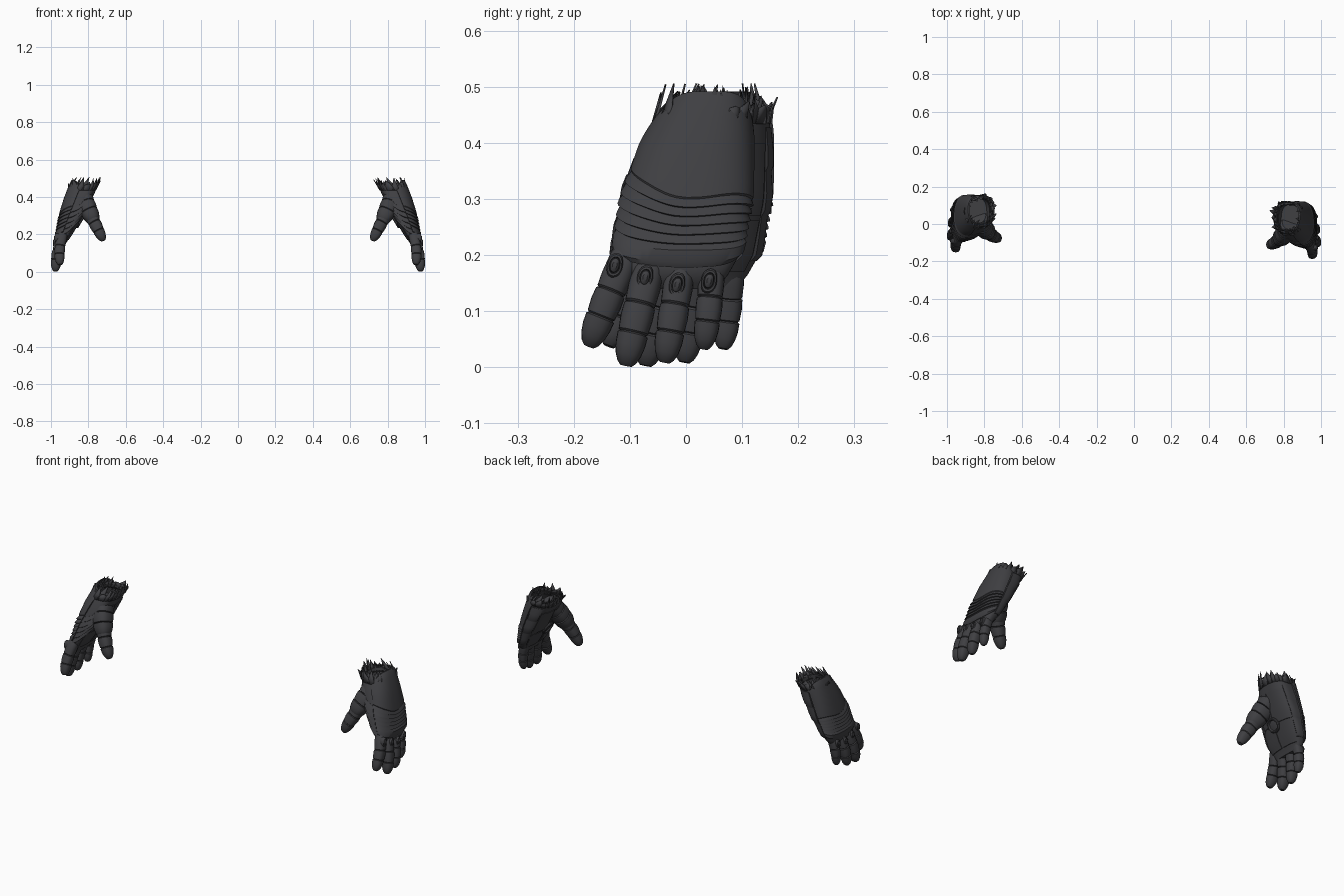
import bpy, bmesh, math, random
from mathutils import Vector

if "Cube" in bpy.data.objects:
    bpy.data.objects.remove(bpy.data.objects["Cube"])

dark = bpy.data.materials.new("dark_metal")
dark.diffuse_color = (0.05, 0.05, 0.055, 1)
dark.use_nodes = True
dark.node_tree.nodes["Principled BSDF"].inputs["Base Color"].default_value = dark.diffuse_color

# hand section table: z, inner x, outer x, front y, rear y
SECT = [(.14, .925, .955, -.09, .06), (.165, .912, .972, -.108, .08),
        (.20, .888, .972, -.122, .10), (.30, .828, .953, -.108, .120),
        (.40, .775, .922, -.072, .121), (.48, .742, .890, -.028, .118),
        (.52, .73, .872, -.012, .112)]


def section(z):
    z = min(max(z, SECT[0][0]), SECT[-1][0])
    for a, b in zip(SECT, SECT[1:]):
        if z <= b[0]:
            t = (z - a[0]) / (b[0] - a[0])
            return [p + (q - p) * t for p, q in zip(a[1:], b[1:])]


def sgnpow(v, e):
    return math.copysign(abs(v) ** e, v)


def skin(z, deg, off=0.0):
    """Point on the hand body; 0 deg = back of hand, 180 = palm."""
    xi, xo, y0, y1 = section(z)
    a = math.radians(deg)
    c, s = math.cos(a), math.sin(a)
    e = .8 if c > 0 else .62
    return Vector(((xi + xo) / 2 + ((xo - xi) / 2 + off) * sgnpow(c, e),
                   (y0 + y1) / 2 + ((y1 - y0) / 2 + off) * sgnpow(s, .8), z))


def make(name, verts, faces, side, angle=35):
    """Create the mesh, mirrored for the left hand."""
    tag, sx, dy = side
    me = bpy.data.meshes.new(name)
    me.from_pydata([(v[0] * sx, v[1] + dy, v[2]) for v in verts], [], faces)
    bm = bmesh.new()
    bm.from_mesh(me)
    bmesh.ops.recalc_face_normals(bm, faces=bm.faces)
    bm.to_mesh(me)
    bm.free()
    me.materials.append(dark)
    ob = bpy.data.objects.new(tag + "_" + name, me)
    bpy.context.collection.objects.link(ob)
    bpy.ops.object.select_all(action='DESELECT')
    ob.select_set(True)
    bpy.context.view_layer.objects.active = ob
    bpy.ops.object.shade_smooth_by_angle(angle=math.radians(angle))
    return ob


def loft(name, rings, side, closed=True, caps=(True, True)):
    n = len(rings[0])
    verts = [p for r in rings for p in r]
    faces = []
    for i in range(len(rings) - 1):
        for j in range(n if closed else n - 1):
            k = (j + 1) % n
            faces.append((i * n + j, i * n + k, (i + 1) * n + k, (i + 1) * n + j))
    if closed and caps[0]:
        faces.append(tuple(range(n))[::-1])
    if closed and caps[1]:
        faces.append(tuple(range((len(rings) - 1) * n, len(rings) * n)))
    return make(name, verts, faces, side)


def shell(name, a0, a1, zfun, levels, side, n=30):
    """Raised armour plate over the body; levels are (v, height)."""
    rings = []
    for v, h in [(levels[0][0], -.004)] + levels + [(levels[-1][0], -.004)]:
        row = []
        for i in range(-1, n + 2):
            s = min(max(i, 0), n) / n
            off = -.004 if i in (-1, n + 1) else h
            row.append(skin(zfun(v, s), a0 + (a1 - a0) * s, off))
        rings.append(row)
    loft(name, rings, side, closed=False)


def lames(v0, v1, count, low, high):
    """Stepped levels for overlapping bands."""
    out, d = [], (v1 - v0) / count
    for i in range(count):
        v = v0 + i * d
        out += [(v, low), (v + d * .12, high), (v + d * .5, (low + high) / 2 + .001), (v + d * .97, low)]
    return out


# radius profile along a digit, with joint grooves
DIGIT = [(0, .8), (.06, 1), (.25, 1.05), (.385, 1.0), (.40, .87), (.415, 1.03), (.52, 1.06),
         (.65, .98), (.665, .85), (.68, 1.0), (.78, .97), (.88, .84), (.96, .62), (1, .38)]


def digit(name, p0, p1, p2, r, side, taper=.0):
    p0, p1, p2 = map(Vector, (p0, p1, p2))
    ctrl = 2 * p1 - (p0 + p2) / 2
    rings = []
    for t, k in DIGIT:
        c = p0 * (1 - t) ** 2 + ctrl * 2 * t * (1 - t) + p2 * t * t
        d = ((ctrl - p0) * (1 - t) + (p2 - ctrl) * t).normalized()
        u = (Vector((0, 1, 0)) - d * d.y).normalized()
        w = d.cross(u)
        rr = r * k * (1 - taper * t)
        rings.append([c + rr * (u * sgnpow(math.cos(a), .8) + w * sgnpow(math.sin(a), .8))
                      for a in (math.tau * i / 20 for i in range(20))])
    loft(name, rings, side)


def hand(side, seed):
    rnd = random.Random(seed)
    # hand body, open at the wrist
    N = 48
    zs = [.14, .15, .165, .18, .20, .23, .26, .30, .34, .38, .42, .455]
    rings = [[skin(z, 360 * i / N) for i in range(N)] for z in zs]
    inner = [[skin(z, 360 * i / N, -.012) for i in range(N)] for z in (.455, .40)]
    loft("hand_body", rings + inner, side)

    # torn cuff: two layers of jagged shards
    verts, faces = [], []
    for layer in range(2):
        m = 22
        for i in range(m):
            a, w = 360 * (i + .5 * layer) / m, 360 / m * .62
            top = rnd.uniform(.465, .507)
            flare = rnd.uniform(-.012, .016)
            b = len(verts)
            o = .001 - .010 * layer
            lean = rnd.uniform(-.5, .5) * w
            verts += [skin(.435, a - w, o), skin(.435, a + w, o), skin(.462, a + w * .8, o + .004),
                      skin(top, a + lean, o + flare), skin(.462, a - w * .8, o + .004)]
            faces.append((b, b + 1, b + 2, b + 3, b + 4))
    ob = make("torn_cuff", verts, faces, side, 10)
    sol = ob.modifiers.new("thickness", 'SOLIDIFY')
    sol.thickness = .003

    # back plate with curved lames (s = 0 on the index side)
    def back_z(v, s):
        q = 2 * s - 1
        zb = .178 + .022 * abs(q) ** 3 + (.012 if q < 0 else 0) * abs(q)
        zt = .492 - .055 * abs(q) ** 3
        bump = max(0, 1 - abs(v - .5) / .42)
        sweep = .055 * max(0, -q) ** 1.3 - .012 * math.exp(-(q * 3) ** 2)
        return zb + (zt - zb) * v + bump * sweep
    levels = [(0, .003), (.03, .008), (.10, .009), (.125, .004)] + lames(.135, .42, 5, .003, .009)
    levels += [(.43, .006), (.5, .007), (.6, .007), (.7, .007), (.8, .007), (.9, .007), (.97, .006), (1, .003)]
    shell("back_plate", -82, 82, back_z, levels, side)

    # side lames sweeping up toward the thumb
    def side_z(v, s):
        return .195 + .15 * v + .075 * (1 - s) ** 1.2
    shell("thumb_side_lames", -138, -84, side_z, lames(0, 1, 5, .001, .007), side, 16)

    # rear edge guard
    shell("rear_edge_guard", 86, 118, lambda v, s: .19 + .24 * v,
          lames(0, 1, 3, .002, .006), side, 10)

    # palm panels, split by creases
    for k, (a0, a1, z0, z1) in enumerate([(122, 178, .17, .262), (182, 236, .17, .262),
                                          (122, 178, .27, .40), (182, 222, .27, .40)]):
        lv = [(i / 6, .003) for i in range(7)]
        shell("palm_panel_%d" % k, a0, a1, lambda v, s: z0 + (z1 - z0) * v, lv, side, 12)

    # palm ring with recessed disc
    c = Vector((.846, -.008, .268))
    nrm = Vector((-.86, 0, -.51))
    u, w = Vector((0, 1, 0)), nrm.cross(Vector((0, 1, 0)))
    prof = [(.038, -.006), (.037, .006), (.033, .010), (.028, .010), (.025, .006), (.024, .003), (.012, .005)]
    loft("palm_ring", [[c + nrm * h + r * (u * math.cos(a) + w * math.sin(a))
                        for a in (math.tau * i / 28 for i in range(28))] for r, h in prof], side)

    # fingers: base, middle, tip, radius
    fingers = {"index": ((.935, -.100, .205), (.953, -.136, .118), (.950, -.168, .038), .0265),
               "middle": ((.940, -.055, .195), (.968, -.082, .092), (.974, -.102, .003), .0275),
               "ring": ((.940, -.002, .190), (.966, -.018, .092), (.970, -.033, .009), .0255),
               "little": ((.935, .052, .190), (.955, .046, .108), (.955, .036, .033), .0225)}
    for nm, (a, b, t, r) in fingers.items():
        digit(nm + "_finger", a, b, t, r, side)

    # knuckle studs: oval rim with domed centre
    for nm, y, z in (("index", -.122, .182), ("middle", -.068, .160),
                     ("ring", -.011, .147), ("little", .046, .154)):
        x = .966 if nm in ("index", "little") else .972
        prof = [(1.1, -.012), (1.1, .008), (.95, .012), (.75, .012), (.68, .007), (.6, .014), (.3, .018)]
        loft(nm + "_knuckle", [[Vector((x + h, y + .013 * k * math.cos(a) + .15 * .02 * k * math.sin(a),
                                        z + .020 * k * sgnpow(math.sin(a), .8)))
                                for a in (math.tau * i / 20 for i in range(20))] for k, h in prof], side)

    # thumb and its root
    digit("thumb", (.800, -.055, .325), (.758, -.092, .245), (.719, -.108, .166), .036, side, .25)
    digit("thumb_root", (.832, .005, .41), (.806, -.045, .345), (.765, -.088, .262), .050, side, .1)


hand(("right", 1, -.005), 3)
hand(("left", -1, .03), 8)
